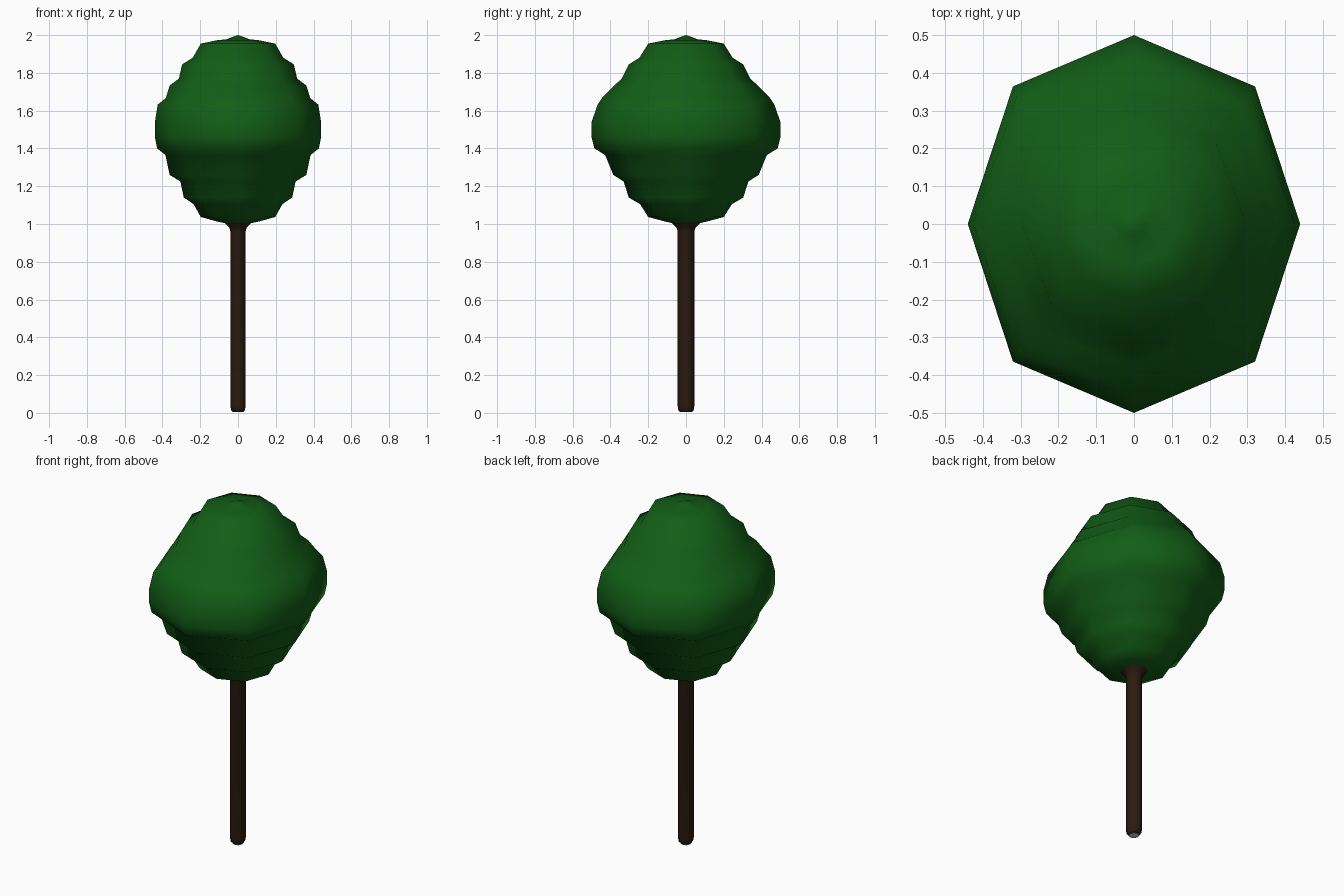
import bpy, bmesh, math

if "Cube" in bpy.data.objects:
    bpy.data.objects.remove(bpy.data.objects["Cube"])

SIDES = 8


def material(name, rgb):
    m = bpy.data.materials.new(name)
    m.diffuse_color = (*rgb, 1)
    m.use_nodes = True
    m.node_tree.nodes["Principled BSDF"].inputs["Base Color"].default_value = m.diffuse_color
    return m


def octagon(bm, rx, ry, z):
    """Eight-sided ring with corners on both axes and slightly full diagonals."""
    ring = []
    for i in range(SIDES):
        a = math.tau * i / SIDES
        k = 1.03 if i % 2 else 1.0
        ring.append(bm.verts.new((k * rx * math.cos(a), k * ry * math.sin(a), z)))
    return ring


def lathe(name, profile, mat=None, tip=None):
    """Skin octagonal rings (rx, ry, z); optionally close the top at height tip."""
    bm = bmesh.new()
    rings = [octagon(bm, *p) for p in profile]
    for lo, hi in zip(rings, rings[1:]):
        for i in range(SIDES):
            j = (i + 1) % SIDES
            bm.faces.new((lo[i], lo[j], hi[j], hi[i]))
    if tip is not None:
        top = bm.verts.new((0, 0, tip))
        for i in range(SIDES):
            bm.faces.new((rings[-1][i], rings[-1][(i + 1) % SIDES], top))
    for f in bm.faces:
        f.smooth = True
    mesh = bpy.data.meshes.new(name)
    bm.to_mesh(mesh)
    bm.free()
    if mat:
        mesh.materials.append(mat)
    ob = bpy.data.objects.new(name, mesh)
    bpy.context.collection.objects.link(ob)
    return ob


green = material("leaf_green", (0.006, 0.11, 0.008))
brown = material("bark_brown", (0.025, 0.011, 0.005))

# Trunk: slim pole, rounded at the foot, flaring into the crown
lathe("trunk", [
    (0.028, 0.03, 0.004), (0.036, 0.04, 0.012), (0.04, 0.044, 0.035),
    (0.04, 0.044, 0.96), (0.046, 0.05, 0.98), (0.07, 0.075, 1.005),
], brown)

# Trunk foot: small grey cap
bm = bmesh.new()
bm.faces.new(octagon(bm, 0.028, 0.03, 0.0)[::-1])
cap = bpy.data.meshes.new("trunk_foot")
bm.to_mesh(cap)
bm.free()
bpy.context.collection.objects.link(bpy.data.objects.new("trunk_foot", cap))

# Crown: stacked bands of foliage, wider in depth than in width
lathe("crown", [
    (0.07, 0.075, 1.005), (0.11, 0.11, 1.013), (0.197, 0.20, 1.037),
    (0.235, 0.243, 1.105), (0.287, 0.303, 1.14),
    (0.305, 0.33, 1.225), (0.362, 0.385, 1.26),
    (0.384, 0.428, 1.365), (0.428, 0.485, 1.40),
    (0.44, 0.50, 1.46), (0.44, 0.50, 1.54),
    (0.425, 0.468, 1.632), (0.382, 0.445, 1.667),
    (0.362, 0.38, 1.733), (0.313, 0.34, 1.77),
    (0.296, 0.303, 1.845), (0.24, 0.247, 1.88),
    (0.197, 0.20, 1.955), (0.11, 0.11, 1.973),
    (0.06, 0.06, 1.978), (0.03, 0.03, 1.99),
], green, tip=2.0)
